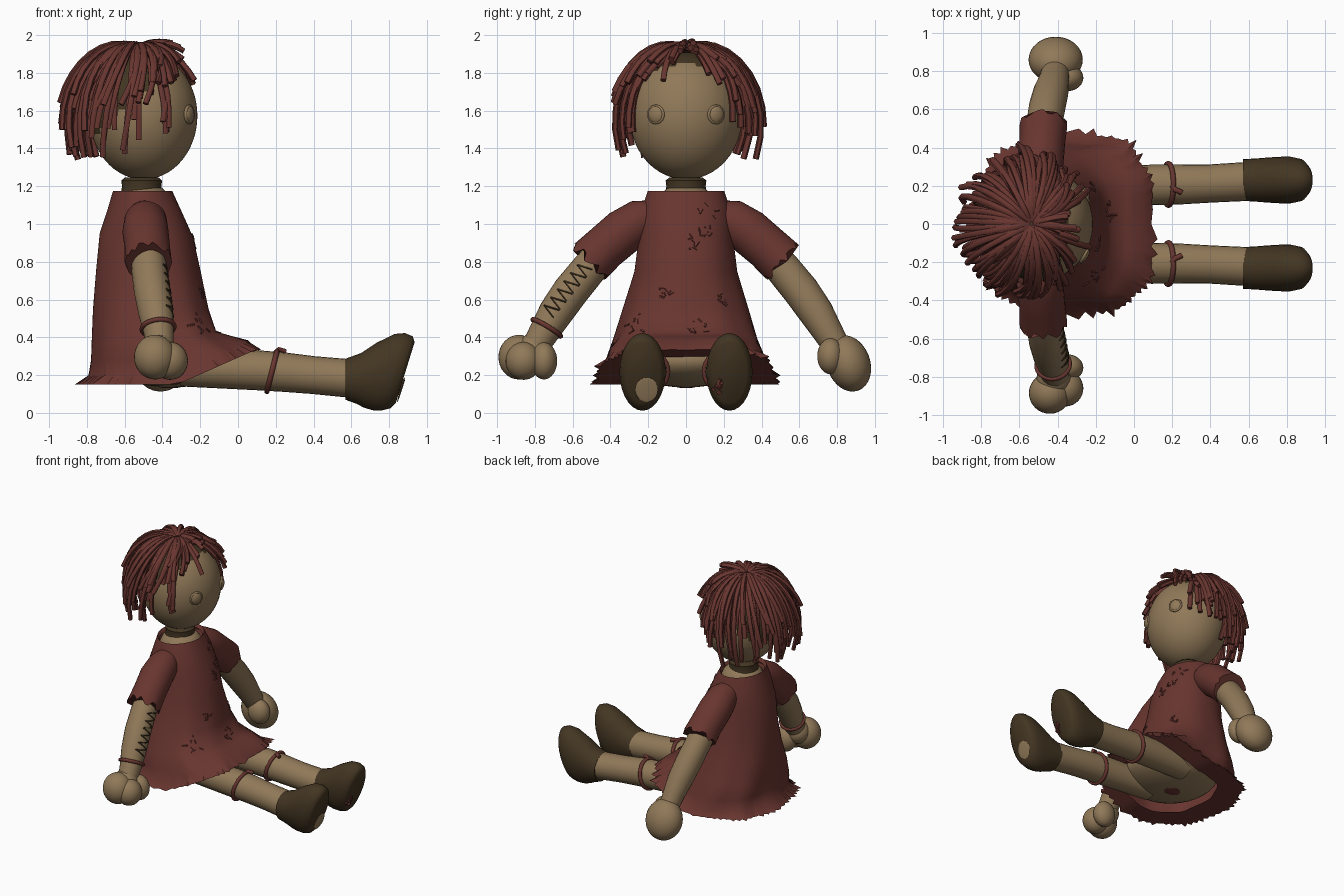
import bpy, bmesh, math, random
from mathutils import Vector
from mathutils.bvhtree import BVHTree

random.seed(7)
if "Cube" in bpy.data.objects:
    bpy.data.objects.remove(bpy.data.objects["Cube"])
TAU = math.tau


def material(name, rgb):
    m = bpy.data.materials.new(name)
    m.use_nodes = True
    m.diffuse_color = (*rgb, 1)
    bsdf = m.node_tree.nodes["Principled BSDF"]
    bsdf.inputs["Base Color"].default_value = (*rgb, 1)
    bsdf.inputs["Roughness"].default_value = 0.9
    return m


RUST = material("rust red cloth", (0.14, 0.036, 0.029))
LINEN = material("tan linen", (0.28, 0.19, 0.098))
BROWN = material("dark brown leather", (0.056, 0.036, 0.016))


def finish(name, bm, mat, angle=50):
    bmesh.ops.recalc_face_normals(bm, faces=bm.faces)
    me = bpy.data.meshes.new(name)
    bm.to_mesh(me)
    tree = BVHTree.FromBMesh(bm)
    bm.free()
    me.materials.append(mat)
    me.shade_smooth()
    me.set_sharp_from_angle(angle=math.radians(angle))
    ob = bpy.data.objects.new(name, me)
    bpy.context.scene.collection.objects.link(ob)
    return tree


def loft(bm, rings, start=True, end=True):
    """Skin a list of point rings, optionally capping the ends."""
    rows = [[bm.verts.new(p) for p in ring] for ring in rings]
    n = len(rows[0])
    for a, b in zip(rows, rows[1:]):
        for i in range(n):
            bm.faces.new((a[i], a[(i + 1) % n], b[(i + 1) % n], b[i]))
    if start:
        bm.faces.new(rows[0])
    if end:
        bm.faces.new(rows[-1])


def tube(bm, path, radii, sides=6, ragged=0.0):
    """Round tube along a path; ragged frays its far end."""
    path = [Vector(p) for p in path]
    chord = path[-1] - path[0]
    axis = min(range(3), key=lambda i: abs(chord[i]))
    ref = Vector([float(i == axis) for i in range(3)])
    rings = []
    for i, p in enumerate(path):
        d = (path[min(i + 1, len(path) - 1)] - path[max(i - 1, 0)]).normalized()
        u = d.cross(ref).normalized()
        v = d.cross(u)
        ring = []
        for k in range(sides):
            a = TAU * k / sides
            q = p + radii[i] * (u * math.cos(a) + v * math.sin(a))
            if ragged and i == len(path) - 1:
                q += d * random.uniform(-ragged, ragged)
            ring.append(q)
        rings.append(ring)
    loft(bm, rings)


def limb(name, mat, path, radii, sides=24, ragged=0.0):
    bm = bmesh.new()
    tube(bm, path, radii, sides, ragged)
    return finish(name, bm, mat)


def ball(name, mat, loc, scale, rot=(0, 0, 0), seg=32):
    bpy.ops.mesh.primitive_uv_sphere_add(segments=seg, ring_count=seg // 2, radius=1,
                                         location=loc, rotation=rot)
    ob = bpy.context.object
    ob.name, ob.scale = name, scale
    ob.data.materials.append(mat)
    ob.data.shade_smooth()
    return ob


def band(name, mat, loc, axis, radius, thick):
    rot = Vector(axis).to_track_quat('Z', 'Y').to_euler()
    bpy.ops.mesh.primitive_torus_add(location=loc, rotation=rot, major_radius=radius,
                                     minor_radius=thick, major_segments=28, minor_segments=8)
    ob = bpy.context.object
    ob.name = name
    ob.data.materials.append(mat)
    ob.data.shade_smooth()


# Dress: oval rings (back x, front x, half width, back z, front z)
LEVELS = [(-.64, -.37, .185, 1.15, 1.14), (-.66, -.35, .20, 1.175, 1.165),
          (-.69, -.30, .235, 1.08, 1.07), (-.735, -.235, .25, .95, .93),
          (-.75, -.20, .27, .75, .75), (-.765, -.16, .33, .55, .55),
          (-.775, -.115, .385, .39, .43), (-.775, -.03, .425, .28, .41),
          (-.78, .05, .43, .2, .385), (-.83, .095, .47, .15, .335),
          (-.65, .0, .33, .15, .30)]
SEG = 120
HEM = 9


def dress_ring(level, i):
    back, front, half, zb, zf = level
    low = min(1, max(0, i - 3) / 5)
    ring = []
    for k in range(SEG):
        a = TAU * k / SEG
        c, s = math.cos(a), math.sin(a)
        power = 1 - (.38 if c > 0 else .15) * low
        grow = 1 + .018 * low * math.sin(9 * a + i * .6) + .012 * math.sin(4 * a + i * 1.7)
        if i == HEM:
            grow += random.uniform(0, .09) * (k % 2)
        cx = (back + front) / 2
        x = cx + (front - back) / 2 * math.copysign(abs(c) ** power, c) * grow
        y = half * math.copysign(abs(s) ** power, s) * grow
        rise = min(1, max(0, (x + .32) / (front + .32))) if front > -.32 else 0
        ring.append((x, y, zb + (zf - zb) * rise))
    return ring


bm = bmesh.new()
loft(bm, [dress_ring(lv, i) for i, lv in enumerate(LEVELS)], False, False)
dress = finish("dress", bm, RUST, 60)

# Body under the dress
ball("hips", LINEN, (-.35, 0, .275), (.34, .35, .14))
ball("seat_patch", RUST, (-.36, 0, .137), (.06, .05, .006), seg=12)
limb("chest", LINEN, [(-.5, 0, z) for z in (.9, 1.1, 1.15, 1.19)], [.16, .16, .14, .1])
limb("collar", BROWN, [(-.51, 0, z) for z in (1.165, 1.175, 1.2, 1.23, 1.245)],
     [.095, .108, .104, .108, .09])

# Head with a dark scalp on its upper back, and button eyes
head = ball("head", LINEN, (-.5, 0, 1.573), (.285, .298, .337), seg=64)
head.data.materials.append(BROWN)
for f in head.data.polygons:
    if f.center.dot(Vector((-.6, 0, .8))) > .3:
        f.material_index = 1
for side, label in ((1, "left"), (-1, "right")):
    d = Vector((.85, .45 * side, 0))
    loc = Vector((-.262, .157 * side, 1.58))
    ball(label + "_button_eye", LINEN, loc, (.026, .047, .05), (0, 0, .45 * side), 20)
    band(label + "_eye_rim", LINEN, loc + d * .006, d, .044, .008)

# Yarn hair radiating from the crown, flaring outwards, short over the face
bm = bmesh.new()
COUNT = 156
for n in range(COUNT):
    a = TAU * n / COUNT + random.uniform(-.08, .08)
    a = math.atan2(math.sin(a), math.cos(a))
    off = abs(a)
    if off < .4:
        if n % 3 == 0:
            continue
        reach, lift = random.uniform(.4, .75), random.uniform(.08, .27)
    elif off < .9:
        reach, lift = random.uniform(.7, 1.15), random.uniform(.06, .27)
    elif off < 1.5:
        reach, lift = random.uniform(1.1, 1.8), random.uniform(.04, .32)
    else:
        reach, lift = random.uniform(1.2, 2.1), random.uniform(.03, .42)
    sweep = math.copysign(random.uniform(0, .3) * min(1, math.pi - off), a)
    sweep += random.uniform(-.15, .15)
    path = []
    for k in range(9):
        t = k / 8
        th = .05 + reach * t
        r = 1.05 + lift * t ** .65 + .04 * t * t
        az = a + sweep * t * t
        path.append((-.535 + .28 * r * math.sin(th) * math.cos(az),
                     .28 * r * math.sin(th) * math.sin(az),
                     1.575 + .337 * r * math.cos(th)))
    tube(bm, path, [.014] + [.0165] * 8, 6)
finish("yarn_hair", bm, RUST, 60)


# Arms, sleeves, legs and shoes
def shoe_ring(x, z, half, wide, lean, y):
    up = Vector((math.sin(lean), 0, math.cos(lean)))
    return [Vector((x, y, z)) + up * half * math.cos(TAU * k / 28)
            + Vector((0, wide * math.sin(TAU * k / 28), 0)) for k in range(28)]


SHOE = [(.58, .178, .09, .09, 0), (.57, .178, .109, .109, 0), (.64, .183, .135, .113, .1),
        (.70, .20, .175, .118, .2), (.77, .216, .21, .122, .28), (.82, .217, .215, .122, .3),
        (.865, .215, .2, .112, .3), (.885, .213, .17, .09, .3)]

arms, shoes = {}, {}
for s, label in ((1, "left"), (-1, "right")):
    limb(label + "_sleeve", RUST,
         [(-.5, .15 * s, 1.05), (-.49, .24 * s, 1.02), (-.49, .33 * s, .96),
          (-.48, .43 * s, .875), (-.475, .51 * s, .80)],
         [.08, .112, .122, .12, .125], 32, .025)
    arms[s] = limb(label + "_arm", LINEN,
                   [(-.48, .42 * s, .87), (-.47, .52 * s, .755), (-.455, .61 * s, .645),
                    (-.435, .69 * s, .53), (-.42, .75 * s, .43), (-.41, .81 * s, .33)],
                   [.09, .094, .096, .092, .08, .07])
    limb(label + "_leg", LINEN,
         [(-.3, .19 * s, .24), (.1, .205 * s, .226), (.25, .207 * s, .215),
          (.4, .212 * s, .2), (.62, .224 * s, .18)], [.1, .106, .104, .1, .102])
    band(label + "_leg_tie", RUST, (.18, .207 * s, .22), (1, 0, -.25), .11, .014)
    limb(label + "_tie_end", RUST, [(.2, .2 * s, .32), (.215, .18 * s, .335),
                                    (.25, .165 * s, .325)], [.014] * 3, 8)
    bm = bmesh.new()
    loft(bm, [shoe_ring(*r, .23 * s) for r in SHOE])
    shoes[s] = finish(label + "_shoe", bm, BROWN)

# Mitten hands
ball("left_hand", LINEN, (-.41, .86, .262), (.142, .115, .153), (.35, 0, 0))
ball("left_thumb", LINEN, (-.35, .765, .30), (.085, .07, .095))
ball("right_hand", LINEN, (-.44, -.885, .295), (.11, .108, .118))
ball("right_fingers", LINEN, (-.36, -.86, .275), (.095, .095, .1))
ball("right_thumb", LINEN, (-.35, -.752, .275), (.085, .07, .098))
ball("right_palm", LINEN, (-.42, -.81, .33), (.09, .09, .09))

# Worn sole patch, wrist tie
ball("sole_patch", LINEN, (.863, -.208, .122), (.005, .06, .068), (0, .3, 0), 20)
band("right_wrist_tie", RUST, (-.423, -.737, .45), (.1, -.5, -.83), .086, .013)


def stitch(bm, tree, a, b, radius):
    """Thread between two (y, z) points, laid on a surface from the front."""
    path = []
    for k in range(4):
        y, z = (a[j] + (b[j] - a[j]) * k / 3 for j in (0, 1))
        hit = tree.ray_cast(Vector((2, y, z)), Vector((-1, 0, 0)))[0]
        if hit:
            path.append(hit)
    if len(path) == 4:
        tube(bm, path, [radius] * 4, 5)


def frays(name, tree, spots, count, radius):
    """Clusters of short threads around (y, z, size) spots."""
    bm = bmesh.new()
    for cy, cz, size in spots:
        for _ in range(count):
            a = (cy + random.uniform(-size, size), cz + random.uniform(-size, size))
            b = (a[0] + random.uniform(-.03, .03), a[1] + random.uniform(-.03, .03))
            stitch(bm, tree, a, b, radius)
    finish(name, bm, RUST)


# Laced seam on the right arm
bm = bmesh.new()
for k in range(6):
    y, z = -.53 - .035 * k, .775 - .043 * k
    stitch(bm, arms[-1], (y - .045, z + .01), (y + .035, z - .015), .006)
    stitch(bm, arms[-1], (y - .045, z + .01), (y + .005, z - .055), .005)
finish("arm_lacing", bm, BROWN)

# Frayed tears on the dress front, loose yarn on the left sole
frays("dress_frays", dress, ((.11, 1.08, .05), (.11, .97, .04), (.02, .9, .03), (.07, .45, .04),
                             (-.26, .48, .04), (-.1, .63, .03), (.2, .6, .03)), 7, .006)
frays("sole_threads", shoes[1], ((.165, .14, .025),), 8, .011)
